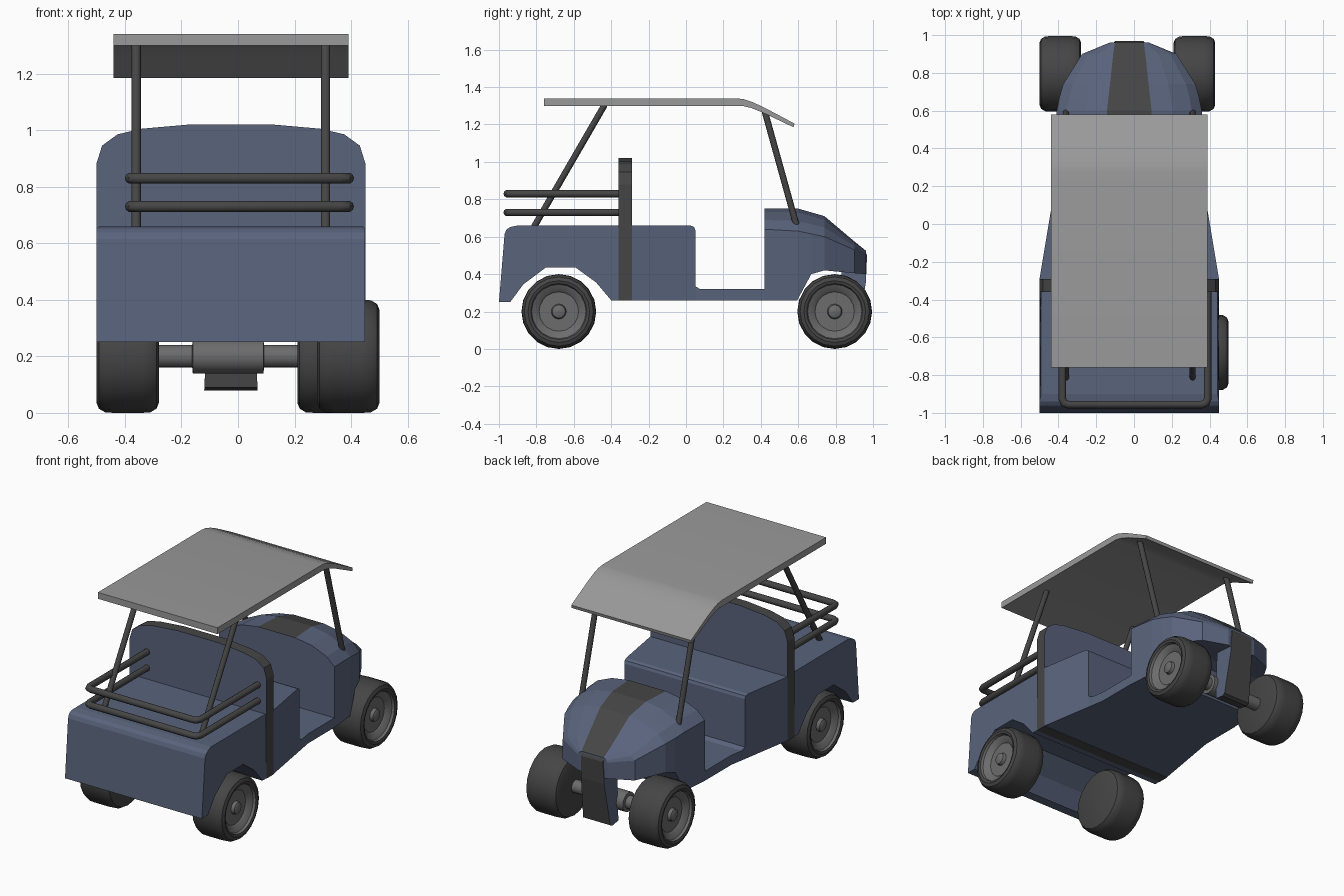
import bpy, bmesh, math
from mathutils import Vector

if "Cube" in bpy.data.objects:
    bpy.data.objects.remove(bpy.data.objects["Cube"])

CX = -0.025  # centre line of the bodywork


def material(name, r, g, b):
    m = bpy.data.materials.new(name)
    m.diffuse_color = (r, g, b, 1)
    m.use_nodes = True
    m.node_tree.nodes["Principled BSDF"].inputs["Base Color"].default_value = m.diffuse_color
    return m


BLUE = material("blue_paint", 0.10, 0.125, 0.20)
DARK = material("dark_rubber", 0.06, 0.06, 0.06)
GREY = material("roof_grey", 0.32, 0.32, 0.32)
RIM = material("rim_grey", 0.15, 0.15, 0.15)


def finish(name, bm, mats, angle=None):
    bmesh.ops.recalc_face_normals(bm, faces=bm.faces[:])
    me = bpy.data.meshes.new(name)
    bm.to_mesh(me)
    bm.free()
    ob = bpy.data.objects.new(name, me)
    bpy.context.collection.objects.link(ob)
    for m in mats:
        me.materials.append(m)
    if angle:
        bpy.ops.object.select_all(action='DESELECT')
        ob.select_set(True)
        bpy.context.view_layer.objects.active = ob
        bpy.ops.object.shade_smooth_by_angle(angle=math.radians(angle))
    return ob


def loft(name, rings, mats, pick=lambda i, j: 0, cap_mat=0, closed=False, caps=True, angle=None):
    """Skin closed cross-sections; pick(ring, side) gives the material slot."""
    bm = bmesh.new()
    vs = [[bm.verts.new(p) for p in r] for r in rings]
    n = len(vs[0])
    last = len(vs) if closed else len(vs) - 1
    for i in range(last):
        a, b = vs[i], vs[(i + 1) % len(vs)]
        for j in range(n):
            k = (j + 1) % n
            bm.faces.new((a[j], a[k], b[k], b[j])).material_index = pick(i, j)
    if caps:
        for r in (vs[0], vs[-1]):
            bm.faces.new(r).material_index = cap_mat
    return finish(name, bm, mats, angle)


def side_prism(name, profile, width, mats, **kw):
    """Side profile (y, z) stretched across x, half width given by y and z."""
    rings = [[(CX + s * width(y, z), y, z) for y, z in profile] for s in (-1, 1)]
    return loft(name, rings, mats, **kw)


def tube(name, pts, r, mat, sides=10):
    pts = [Vector(p) for p in pts]
    rings = []
    for i, p in enumerate(pts):
        a = (p - pts[i - 1]).normalized() if i else (pts[1] - p).normalized()
        b = (pts[i + 1] - p).normalized() if i < len(pts) - 1 else a
        t = (a + b).normalized()
        u = t.cross(Vector((0, 0, 1)) if abs(t.z) < 0.5 else Vector((1, 0, 0))).normalized()
        v = t.cross(u)
        k = r / max(0.5, t.dot(a))
        rings.append([p + u * math.cos(q) * k + v * math.sin(q) * r if abs(t.z) < 0.5
                      else p + (u * math.cos(q) + v * math.sin(q)) * r
                      for q in (2 * math.pi * j / sides for j in range(sides))])
    return loft(name, rings, [mat], angle=40)


def lathe(name, profile, centre, sgn, mats, dark_until=0, sides=20):
    """Spin (x, radius) points about an axle along x."""
    cx, cy, cz = centre
    rings = [[(cx + sgn * x, cy + r * math.cos(q), cz + r * math.sin(q))
              for q in (2 * math.pi * j / sides for j in range(sides))] for x, r in profile]
    return loft(name, rings, mats, pick=lambda i, j: 0 if i < dark_until else 1,
                angle=35)


# rear body with full-width wheel arch
rear = [(-1.0, .25), (-.97, .615), (-.96, .638), (-.94, .652), (-.90, .66), (-.29, .66),
        (-.29, .26), (-.40, .26), (-.48, .355), (-.59, .435), (-.75, .435), (-.87, .345), (-.94, .25)]
side_prism("rear_body", rear, lambda y, z: .475 - (.008 if z > .655 else 0), [BLUE])


# seat base and floor, tapering toward the front
def taper(y, z=0):
    return max(.40, .475 - (y + .29) / 6)


seat = [(-.29, .26), (-.29, .66), (.025, .66), (.043, .652), (.05, .635), (.05, .26)]
side_prism("seat_base", seat, taper, [BLUE])
floor = [(.05, .26), (.05, .335), (.075, .32), (.16, .32), (.42, .32), (.42, .26), (.16, .26)]
side_prism("floor", floor, taper, [BLUE])

# backrest panel with dark trim all around its rim
half = [(.475, .258), (.475, .88), (.455, .945), (.40, .985), (.315, 1.005), (.145, 1.02)]
outline = half + [(-x, z) for x, z in reversed(half)]
loft("backrest", [[(CX + x * 1.002, y, z) for x, z in outline] for y in (-.36, -.29)],
     [BLUE, DARK], pick=lambda i, j: 1)

# hood: y, half width, bottom, shoulder, top, stripe half width
sections = [(.42, .40, .26, .64, .75, .13), (.595, .385, .26, .63, .75, .118),
            (.60, .384, .27, .63, .75, .118), (.67, .37, .40, .615, .73, .11),
            (.74, .35, .42, .60, .71, .102), (.90, .25, .405, .53, .575, .085),
            (.962, .10, .40, .50, .525, .076)]
rings = []
for y, w, zb, zs, zt, st in sections:
    h = zt - zs
    right = [(w, zb), (w, zs), (st + (w - st) * .80, zs + h * .45),
             (st + (w - st) * .42, zs + h * .84), (st, zt)]
    pts = right + [(-x, z) for x, z in reversed(right)]
    rings.append([(CX + x, y, z) for x, z in pts])
loft("hood", rings, [BLUE, DARK], pick=lambda i, j: 1 if j == 4 else 0)

# lower nose between the front wheels, dark at front, bottom and back
nose = [(.955, .53), (.968, .50), (.962, .36), (.92, .09), (.90, .08), (.84, .09), (.83, .42), (.88, .50)]
side_prism("nose", nose, lambda y, z: .076 + max(0, .45 - z) * .05, [BLUE, DARK],
           pick=lambda i, j: 1)

# roof with a bent front lip
roof = [(-.76, 1.34), (.27, 1.34), (.31, 1.335), (.36, 1.318), (.42, 1.29), (.58, 1.205),
        (.575, 1.185), (.41, 1.264), (.35, 1.288), (.30, 1.30), (-.76, 1.30)]
side_prism("roof", roof, lambda y, z: .415, [GREY], angle=20)

# roof posts
for side, s in (("left", -1), ("right", 1)):
    x = CX + s * .335
    tube(f"rear_post_{side}", [(x, -.82, .64), (x, -.435, 1.305)], .017, DARK)
    tube(f"front_post_{side}", [(x, .595, .645), (x, .42, 1.275)], .017, DARK)

# luggage rails behind the backrest
for i, z in enumerate((.73, .83)):
    path = [(-.38, -.35), (-.38, -.925), (-.371, -.947), (-.35, -.956)]
    path = path + [(.01 - x, y) for x, y in reversed(path)]
    tube(f"rail_{i + 1}", [(x, y, z) for x, y in path], .02, DARK)

# wheels: closed tyre, flat on the inner side, dished rim on the outer side
wheel = [(0, .002), (0, .165), (.008, .185), (.03, .198), (.06, .2), (.16, .2), (.19, .198),
         (.212, .185), (.22, .165), (.215, .150), (.20, .145), (.185, .115), (.175, .105),
         (.175, .04), (.195, .035), (.20, .025), (.203, .002)]
for name, x, y, s in (("front_left", -.28, .795, -1), ("front_right", .21, .795, 1),
                      ("rear_left", -.28, -.68, -1), ("rear_right", .28, -.68, 1)):
    lathe(f"wheel_{name}", wheel, (x, y, .2), s, [DARK, RIM], dark_until=9)

# front axle with its thicker middle housing
axle = [(-.26, .04), (-.127, .04), (-.125, .06), (.125, .06), (.127, .04), (.26, .04)]
lathe("front_axle", axle, (-.035, .795, .2), 1, [RIM, RIM], sides=16)
